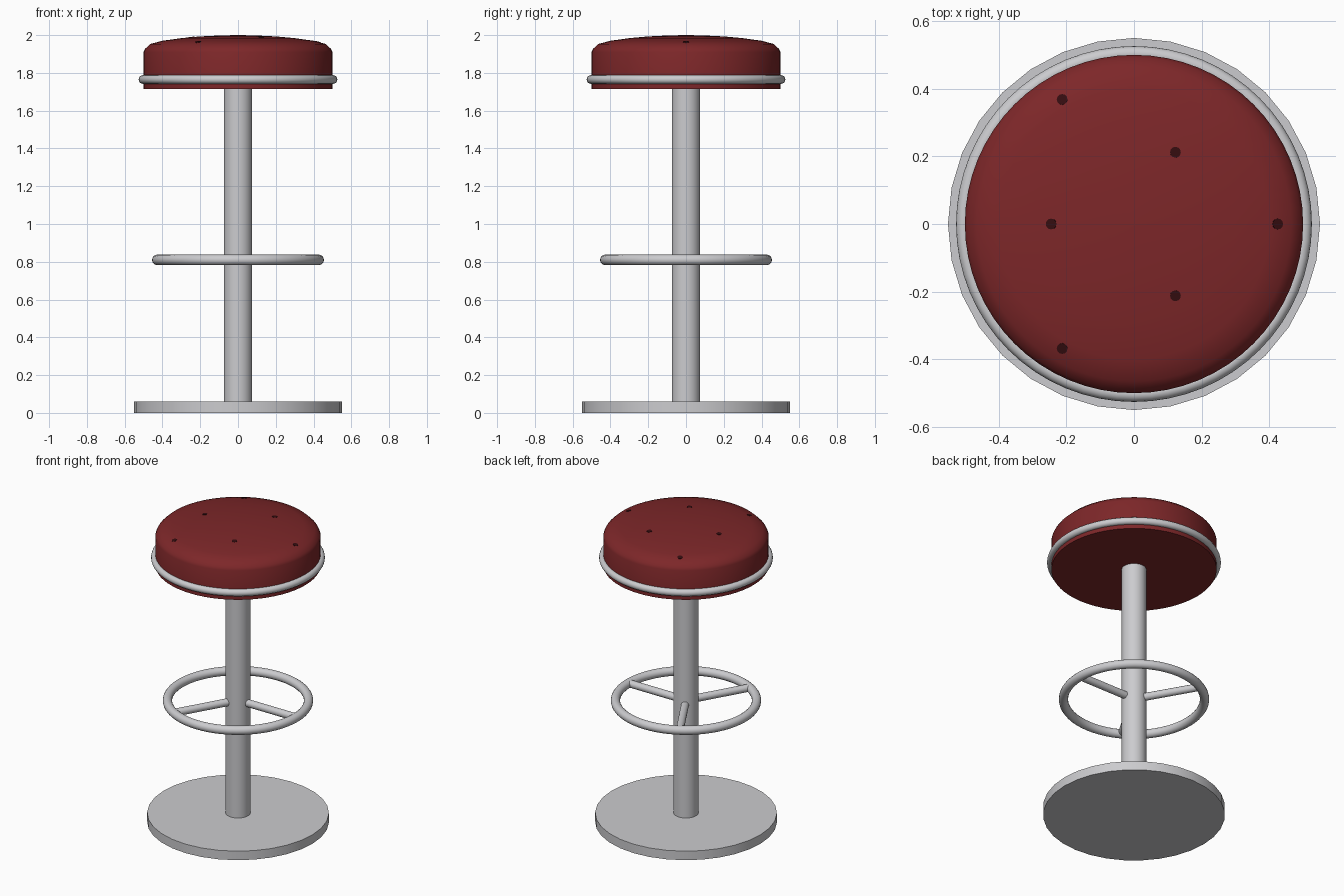
import bpy, math
from mathutils import Vector

if "Cube" in bpy.data.objects:
    bpy.data.objects.remove(bpy.data.objects["Cube"])


def material(name, rgb):
    m = bpy.data.materials.new(name)
    m.diffuse_color = (*rgb, 1)
    m.use_nodes = True
    m.node_tree.nodes["Principled BSDF"].inputs["Base Color"].default_value = m.diffuse_color
    return m


metal = material("brushed metal", (0.60, 0.60, 0.62))
red = material("dark red leather", (0.205, 0.020, 0.022))
dark = material("button shadow red", (0.035, 0.004, 0.005))


def finish(name, mat, angle=35):
    ob = bpy.context.object
    ob.name = name
    ob.data.materials.append(mat)
    bpy.ops.object.shade_smooth_by_angle(angle=math.radians(angle))
    return ob


def cylinder(name, r, a, b, mat, sides=32):
    a, b = Vector(a), Vector(b)
    d = b - a
    bpy.ops.mesh.primitive_cylinder_add(
        vertices=sides, radius=r, depth=d.length, location=(a + b) / 2,
        rotation=d.to_track_quat('Z', 'Y').to_euler())
    return finish(name, mat)


def ring(name, major, minor, z):
    bpy.ops.mesh.primitive_torus_add(
        major_segments=64, minor_segments=16, major_radius=major,
        minor_radius=minor, location=(0, 0, z))
    return finish(name, metal, 60)


def lathe(name, profile, mat, n=64):
    verts, faces = [], []
    for r, z in profile:
        for i in range(n):
            a = 2 * math.pi * i / n
            verts.append((r * math.cos(a), r * math.sin(a), z))
    for k in range(len(profile) - 1):
        for i in range(n):
            j = (i + 1) % n
            faces.append((k * n + i, k * n + j, (k + 1) * n + j, (k + 1) * n + i))
    faces.append(tuple(reversed(range(n))))
    faces.append(tuple(range((len(profile) - 1) * n, len(profile) * n)))
    me = bpy.data.meshes.new(name)
    me.from_pydata(verts, [], faces)
    ob = bpy.data.objects.new(name, me)
    bpy.context.collection.objects.link(ob)
    bpy.ops.object.select_all(action='DESELECT')
    ob.select_set(True)
    bpy.context.view_layer.objects.active = ob
    return finish(name, mat)


# Base disc and column
cylinder("base", 0.55, (0, 0, 0), (0, 0, 0.06), metal)
cylinder("column", 0.075, (0, 0, 0.05), (0, 0, 1.73), metal)

# Cushion with domed top, and its trim ring
lathe("seat", [(0.5, 1.715), (0.5, 1.91), (0.492, 1.927), (0.465, 1.953),
               (0.40, 1.970), (0.30, 1.984), (0.20, 1.993), (0.10, 1.998),
               (0.01, 2.0)], red)
ring("seat_trim_ring", 0.503, 0.023, 1.765)

# Foot rest with three spokes
ring("foot_ring", 0.427, 0.028, 0.81)
for i in range(3):
    a = math.radians(120 * i)
    c, s = math.cos(a), math.sin(a)
    cylinder(f"foot_spoke_{i + 1}", 0.024, (0.05 * c, 0.05 * s, 0.812),
             (0.425 * c, 0.425 * s, 0.812), metal, 16)

# Small dark tufting marks: outer and inner sets, lying on the dome
for label, r, z, slope, start in (("outer", 0.425, 1.9635, 0.26, 0),
                                  ("inner", 0.245, 1.9890, 0.09, 60)):
    for i in range(3):
        a = math.radians(start + 120 * i)
        c, s = math.cos(a), math.sin(a)
        p = Vector((r * c, r * s, z))
        n = Vector((slope * c, slope * s, 1)).normalized()
        cylinder(f"{label}_tuft_{i + 1}", 0.016, p - n * 0.004, p + n * 0.002, dark, 12)
